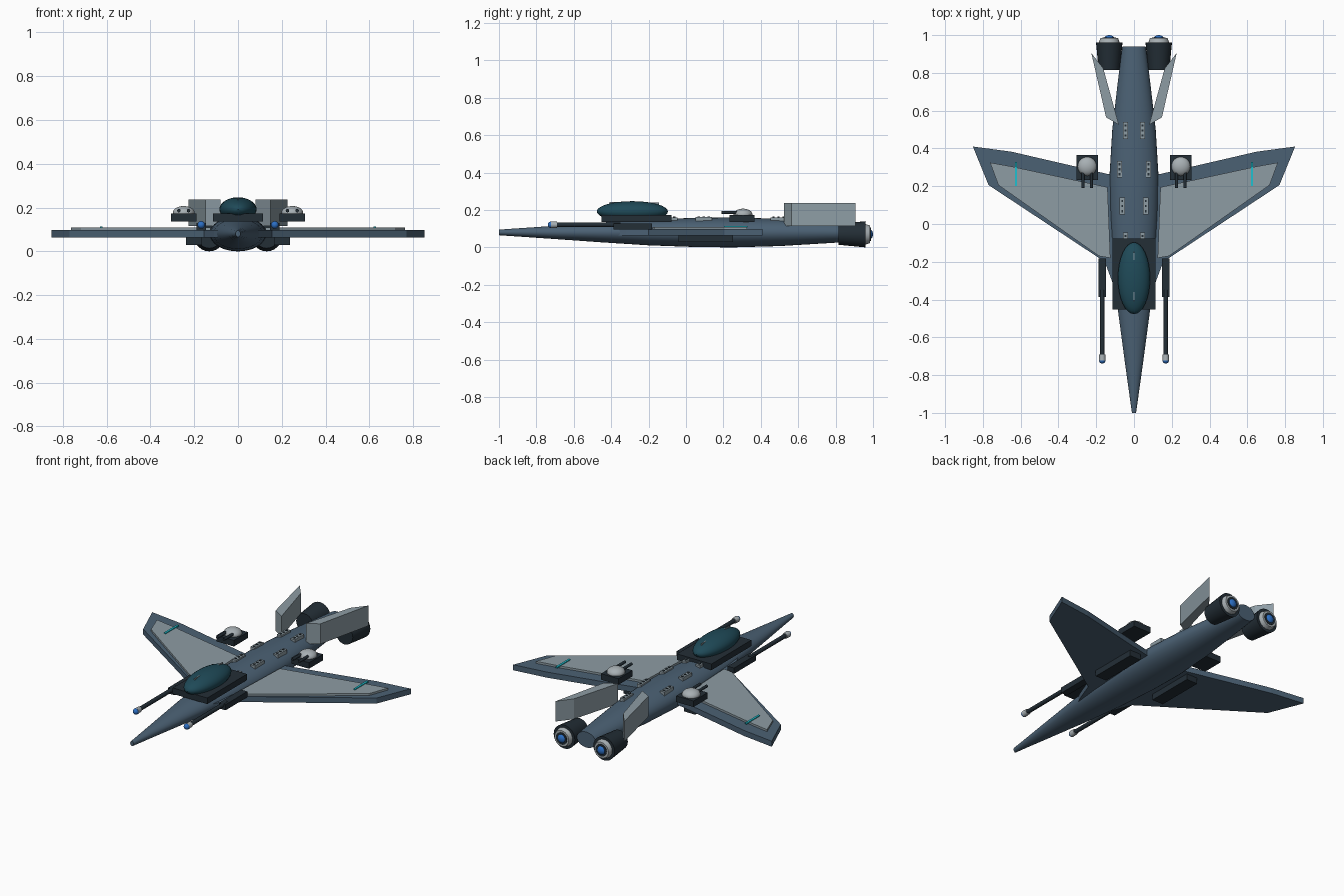
import bpy, bmesh, math
from mathutils import Matrix, Vector

cube = bpy.data.objects.get("Cube")
if cube:
    bpy.data.objects.remove(cube, do_unlink=True)


def material(name, hex_code):
    rgb = [int(hex_code[i:i + 2], 16) / 255 for i in (0, 2, 4)]
    lin = [c / 12.92 if c < 0.04 else ((c + 0.055) / 1.055) ** 2.4 for c in rgb]
    m = bpy.data.materials.new(name)
    m.use_nodes = True
    m.diffuse_color = (*lin, 1)
    m.node_tree.nodes["Principled BSDF"].inputs["Base Color"].default_value = (*lin, 1)
    return m


HULL = material("slate_blue_hull", "4b6174")
DARK = material("dark_metal", "232e36")
PANEL = material("pale_grey_panel", "8d9ca4")
PALE = material("light_steel", "a8b0b4")
GLASS = material("teal_glass", "1f4a58")
BLUE = material("engine_blue", "2c6fc4")
CYAN = material("cyan_stripe", "1fc0d0")


def finish(name, bm, mat, smooth=False):
    bmesh.ops.recalc_face_normals(bm, faces=bm.faces)
    me = bpy.data.meshes.new(name)
    bm.to_mesh(me)
    bm.free()
    me.materials.append(mat)
    ob = bpy.data.objects.new(name, me)
    bpy.context.collection.objects.link(ob)
    if smooth:
        bpy.ops.object.select_all(action='DESELECT')
        ob.select_set(True)
        bpy.context.view_layer.objects.active = ob
        bpy.ops.object.shade_smooth_by_angle(angle=math.radians(35))
    return ob


def box(name, centre, size, mat):
    bm = bmesh.new()
    bmesh.ops.create_cube(bm, size=1)
    bmesh.ops.scale(bm, vec=size, verts=bm.verts)
    bmesh.ops.translate(bm, vec=centre, verts=bm.verts)
    return finish(name, bm, mat)


def ellipsoid(name, centre, radii, mat):
    bm = bmesh.new()
    bmesh.ops.create_uvsphere(bm, u_segments=32, v_segments=16, radius=1)
    bmesh.ops.scale(bm, vec=radii, verts=bm.verts)
    bmesh.ops.translate(bm, vec=centre, verts=bm.verts)
    return finish(name, bm, mat, True)


def tube(name, x, z, y0, y1, r0, r1, mat):
    """Closed cone along y, radius r0 at y0 and r1 at y1."""
    bm = bmesh.new()
    bmesh.ops.create_cone(bm, cap_ends=True, segments=24, radius1=r0, radius2=r1, depth=y1 - y0)
    bmesh.ops.rotate(bm, matrix=Matrix.Rotation(-math.pi / 2, 3, 'X'), verts=bm.verts)
    bmesh.ops.translate(bm, vec=(x, (y0 + y1) / 2, z), verts=bm.verts)
    return finish(name, bm, mat, True)


def prism(name, outline, side, z0, z1, mat):
    """Plan outline mirrored by side and extruded upward."""
    bm = bmesh.new()
    face = bm.faces.new([bm.verts.new((side * x, y, z0)) for x, y in outline])
    new = bmesh.ops.extrude_face_region(bm, geom=[face])["geom"]
    bmesh.ops.translate(bm, vec=(0, 0, z1 - z0),
                        verts=[v for v in new if isinstance(v, bmesh.types.BMVert)])
    return finish(name, bm, mat)


# Fuselage: elliptical sections (y, half width, half height)
SECTIONS = [(-1, .011, .015), (-.72, .05, .034), (-.45, .086, .053), (-.2, .111, .069),
            (.05, .126, .078), (.25, .13, .08), (.5, .115, .073), (.75, .086, .058), (.94, .062, .046)]
MID_Z = .08
bm = bmesh.new()
rings = []
for y, w, h in SECTIONS:
    angles = [math.tau * i / 32 for i in range(32)]
    rings.append([bm.verts.new((w * math.cos(a), y, MID_Z + h * math.sin(a))) for a in angles])
for a, b in zip(rings, rings[1:]):
    for i in range(32):
        j = (i + 1) % 32
        bm.faces.new((a[i], a[j], b[j], b[i]))
bm.faces.new(rings[0])
bm.faces.new(rings[-1])
finish("fuselage", bm, HULL, True)

# Cockpit
box("cockpit_base", (0, -.265, .155), (.228, .375, .036), DARK)
ellipsoid("canopy", (0, -.287, .192), (.085, .19, .055), GLASS)
for i, y in enumerate((-.17, -.385)):
    box(f"canopy_rib_{i}", (0, y, .232 if i else .228), (.006, .05, .022), PANEL)

WING = [(.05, -.45), (.11, -.32), (.155, -.2), (.77, .206), (.853, .41), (.65, .383), (.14, .265), (.05, .25)]
WING_PANEL = [(.125, -.18), (.185, -.17), (.718, .206), (.762, .325), (.65, .305), (.14, .195)]
FIN = [(.08, .525), (.148, .565), (.226, .905), (.163, .825)]
PLATES = [(.045, .495, .148), (.077, .29, .144), (.062, .095, .149), (.045, -.09, .148)]

for side, label in ((1, "left"), (-1, "right")):
    # Wings
    prism(f"{label}_wing", WING, side, .064, .097, HULL)
    prism(f"{label}_wing_panel", WING_PANEL, side, .095, .109, PANEL)
    box(f"{label}_wing_stripe", (side * .625, .265, .11), (.012, .125, .008), CYAN)
    box(f"{label}_belly_pod", (side * .2, .105, .047), (.073, .29, .036), DARK)

    # Tail fins
    prism(f"{label}_fin", FIN, side, .115, .236, PANEL)

    # Engines
    ex, ez = side * .131, .07
    tube(f"{label}_engine", ex, ez, .815, .96, .056, .07, DARK)
    tube(f"{label}_nozzle", ex, ez, .955, .985, .056, .047, PALE)
    tube(f"{label}_nozzle_throat", ex, ez, .96, .988, .036, .036, DARK)
    ellipsoid(f"{label}_engine_glow", (ex, .98, ez), (.027, .02, .027), BLUE)

    # Forward guns
    gx = side * .168
    box(f"{label}_gun_housing", (gx, -.285, .112), (.042, .205, .034), DARK)
    tube(f"{label}_gun_barrel", gx, .121, -.7, -.35, .012, .012, DARK)
    tube(f"{label}_gun_muzzle", gx, .121, -.722, -.69, .018, .016, PALE)
    ellipsoid(f"{label}_gun_glow", (gx, -.722, .121), (.017, .017, .017), BLUE)

    # Turrets
    tx = side * .248
    box(f"{label}_turret_base", (tx, .299, .155), (.115, .132, .036), DARK)
    ellipsoid(f"{label}_turret_dome", (tx, .305, .176), (.05, .05, .031), PALE)
    for k in (-1, 1):
        tube(f"{label}_turret_barrel_{k}", tx + k * .022, .186, .19, .29, .008, .008, DARK)

    # Spine plates with small vents
    for i, (x, y, z) in enumerate(PLATES):
        box(f"{label}_spine_plate_{i}", (side * x, y, z), (.028, .088, .026), PANEL)
        for k in (-1, 0, 1):
            box(f"{label}_spine_vent_{i}_{k}", (side * x, y + k * .027, z + .013), (.01, .012, .006), DARK)
